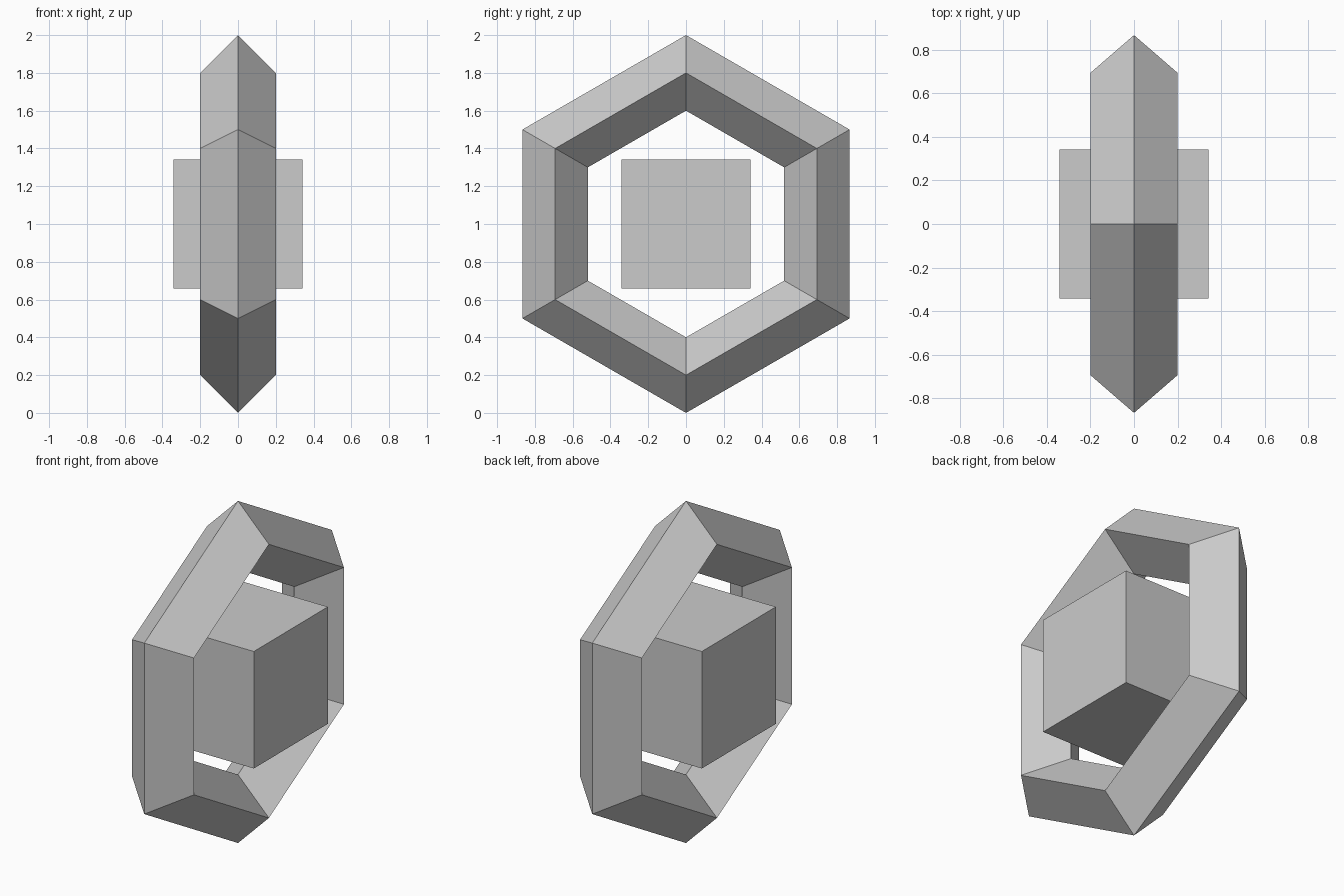
import bpy
from math import radians

if "Cube" in bpy.data.objects:
    bpy.data.objects.remove(bpy.data.objects["Cube"])

RING_CENTRE = (0, 0, 1)

# Upright six-sided ring with a diamond cross-section, axis along x
bpy.ops.mesh.primitive_torus_add(
    major_segments=6, minor_segments=4,
    major_radius=0.8, minor_radius=0.2,
    location=RING_CENTRE, rotation=(0, radians(90), 0))
ring = bpy.context.object
ring.name = "hexagonal_ring"
bpy.ops.object.transform_apply(location=False, rotation=True, scale=False)
bpy.ops.object.shade_flat()

# Cube floating in the middle of the ring
bpy.ops.mesh.primitive_cube_add(size=0.684, location=RING_CENTRE)
cube = bpy.context.object
cube.name = "centre_cube"
bpy.ops.object.shade_flat()
